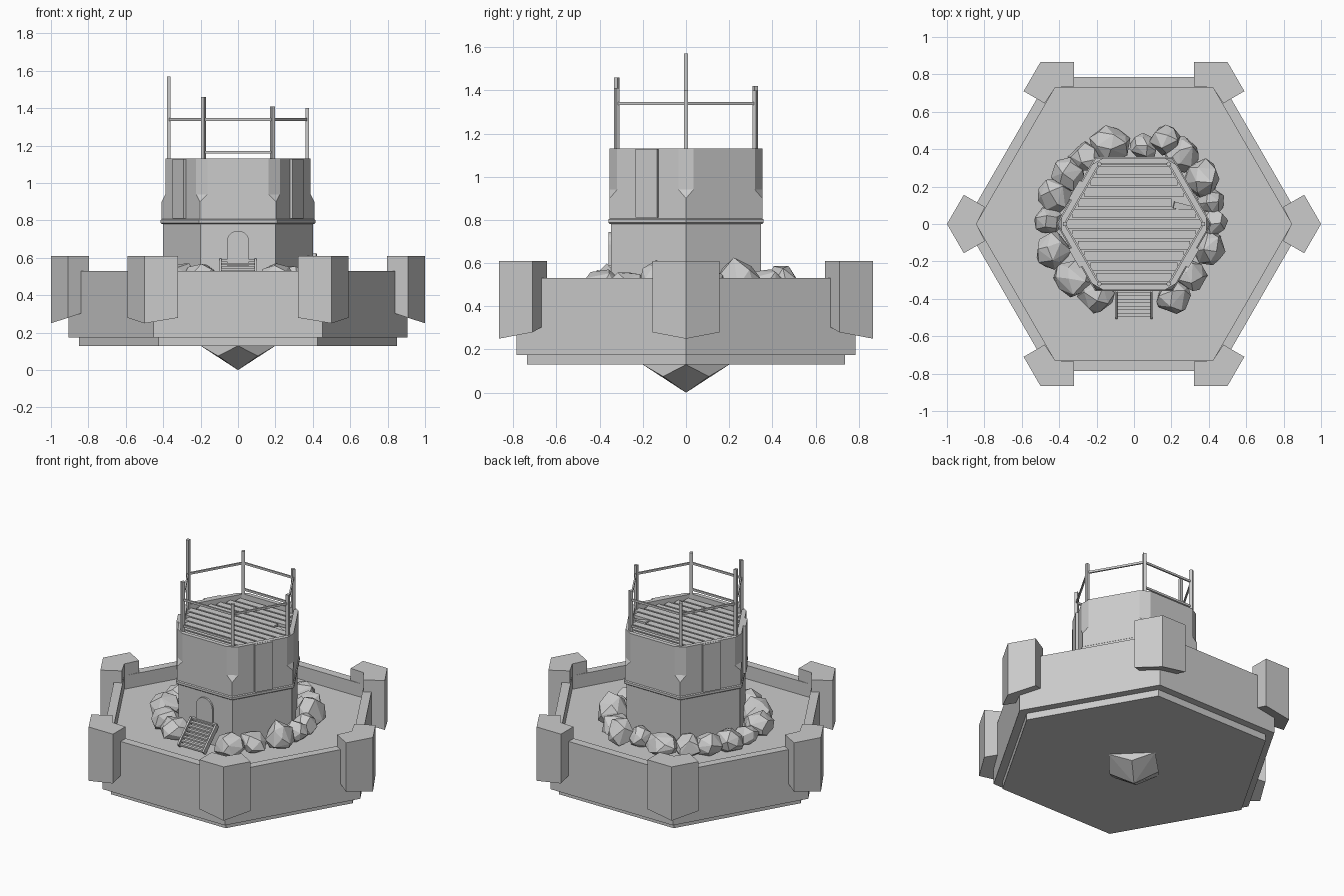
import bpy, bmesh, random
from math import sin, cos, pi, sqrt, radians
from mathutils import Vector, Matrix

if "Cube" in bpy.data.objects:
    bpy.data.objects.remove(bpy.data.objects["Cube"])

random.seed(4)
FLOOR = 0.44


def finish(name, bm):
    bmesh.ops.remove_doubles(bm, verts=bm.verts, dist=1e-5)
    bmesh.ops.recalc_face_normals(bm, faces=bm.faces)
    me = bpy.data.meshes.new(name)
    bm.to_mesh(me)
    bm.free()
    ob = bpy.data.objects.new(name, me)
    bpy.context.collection.objects.link(ob)
    return ob


def hexagon(r, z, cut=0.0):
    """Hexagon with points on +-x; cut > 0 chamfers every corner."""
    c = [Vector((r * cos(i * pi / 3), r * sin(i * pi / 3), z)) for i in range(6)]
    pts = []
    for i in range(6):
        for j in (i - 1, (i + 1) % 6):
            pts.append(c[i] + (c[j] - c[i]).normalized() * cut)
    return pts


def loft(name, rings):
    bm = bmesh.new()
    vs = [[bm.verts.new(p) for p in ring] for ring in rings]
    n = len(vs[0])
    for a, b in zip(vs, vs[1:]):
        for i in range(n):
            k = (i + 1) % n
            bm.faces.new((a[i], a[k], b[k], b[i]))
    bm.faces.new(vs[0])
    bm.faces.new(vs[-1])
    return finish(name, bm)


def hull(name, pts):
    bm = bmesh.new()
    for p in pts:
        bm.verts.new(p)
    res = bmesh.ops.convex_hull(bm, input=bm.verts)
    loose = [e for e in res["geom_interior"] if isinstance(e, bmesh.types.BMVert)]
    bmesh.ops.delete(bm, geom=loose, context='VERTS')
    return finish(name, bm)


def box(name, center, size, rot=None):
    bm = bmesh.new()
    m = rot.to_4x4() if rot else Matrix()
    m = Matrix.Translation(center) @ m @ Matrix.Diagonal((*size, 1))
    bmesh.ops.create_cube(bm, size=1, matrix=m)
    return finish(name, bm)


def beam(name, a, b, w, h):
    a, b = Vector(a), Vector(b)
    d = (b - a).normalized()
    side = d.cross(Vector((0, 0, 1))).normalized()
    rot = Matrix((d, side, d.cross(side))).transposed()
    return box(name, (a + b) / 2, ((b - a).length, w, h), rot)


# Hexagonal walled base with a sunken floor
loft("walled_base", [hexagon(r, z) for r, z in
     ((0.85, 0.13), (0.85, 0.175), (0.906, 0.175), (0.906, 0.53), (0.843, 0.53), (0.843, FLOOR))])

# Corner bastions with sloping undersides
for i in range(6):
    turn = Matrix.Rotation(i * pi / 3, 3, 'Z')
    out = [Vector((0.91, -0.156, 0)), Vector((1, 0, 0)), Vector((0.91, 0.156, 0))]
    inn = [Vector((0.797, 0.091, 0)), Vector((0.842, 0, 0)), Vector((0.797, -0.091, 0))]
    poly = out + inn
    low = [turn @ Vector((p.x, p.y, 0.25 + (1 - p.x) * 0.33)) for p in poly]
    top = [turn @ Vector((p.x, p.y, 0.61)) for p in poly]
    loft("corner_bastion", [low, top])

# Faceted point under the base
star = [(0, 0, 0)]
for i in range(4):
    a = i * pi / 2
    star.append((0.2 * cos(a), 0.2 * sin(a), 0.13))
    star.append((0.15 * cos(a + pi / 4), 0.15 * sin(a + pi / 4), 0.075))
hull("bottom_point", star)

# Tower: lower shaft, ledge, upper storey with chamfered corners and open top
loft("tower_shaft", [hexagon(0.4, FLOOR), hexagon(0.4, 0.79)])
loft("tower_ledge", [hexagon(0.405, 0.78), hexagon(0.415, 0.787),
                     hexagon(0.415, 0.802), hexagon(0.405, 0.809)])
loft("tower_upper", [hexagon(r, z, c) for r, z, c in
     ((0.408, 0.80, 0), (0.408, 0.90, 0), (0.408, 0.94, 0.04), (0.408, 1.13, 0.04),
      (0.375, 1.13, 0.01), (0.375, 1.07, 0.01))])

# Raised vertical panels on the side faces
for deg in (-30, 150, 210):
    a = radians(deg)
    box("wall_panel", (0.355 * cos(a), 0.355 * sin(a), 0.97), (0.03, 0.115, 0.318),
        Matrix.Rotation(a, 3, 'Z'))

# Deck planks, one of them broken
for i in range(11):
    y = (i - 5) * 0.057
    half = 0.365 - abs(y) / sqrt(3)
    right = 0.2 if i == 7 else half
    box("deck_plank", ((right - half) / 2, y, 1.095), (right + half, 0.046, 0.02))
box("broken_plank", (0.26, 0.09, 1.085), (0.1, 0.035, 0.015),
    Matrix.Rotation(0.2, 3, 'Y') @ Matrix.Rotation(-0.25, 3, 'Z'))

# Posts of uneven height joined by rails
tops = (1.40, 1.40, 1.42, 1.57, 1.46, 1.41)
corner = [Vector((0.37 * cos(i * pi / 3), 0.37 * sin(i * pi / 3), 0)) for i in range(6)]
for i, t in enumerate(tops):
    box("railing_post", corner[i] + Vector((0, 0, (t + 1.07) / 2)), (0.02, 0.02, t - 1.07),
        Matrix.Rotation(i * pi / 3, 3, 'Z'))
    for z in ((1.34, 1.165) if i in (1, 4) else (1.34,)):
        up = Vector((0, 0, z))
        beam("railing_bar", corner[i] + up, corner[(i + 1) % 6] + up, 0.01, 0.014)

# Arched door
arch = [(-0.06, 0.56), (0.06, 0.56)]
arch += [(0.06 * cos(k * pi / 10), 0.685 + 0.06 * sin(k * pi / 10)) for k in range(11)]
loft("door", [[(x, y, z) for x, z in arch] for y in (-0.34, -0.358)])

# Front stairs: two stringers and a run of treads
hi, lo = Vector((0, -0.355, 0.585)), Vector((0, -0.495, FLOOR + 0.01))
for s in (-1, 1):
    off = Vector((s * 0.093, 0, 0))
    beam("stair_stringer", hi + off, lo + off, 0.012, 0.035)
for k in range(8):
    p = hi.lerp(lo, k / 7.5)
    box("stair_tread", p, (0.18, 0.022, 0.01))

# Boulders ringed around the tower: x, y, radius, top height
rocks = [(-.13, .43, .11, .58), (.05, .41, .08, .57), (.17, .45, .09, .60), (.26, .37, .10, .58),
         (.36, .24, .11, .64), (.41, .12, .08, .57), (.42, .01, .08, .57), (.40, -.13, .09, .62),
         (.30, -.27, .09, .57), (.21, -.39, .10, .57), (-.20, -.38, .10, .57),
         (-.32, -.29, .11, .58), (-.44, -.14, .10, .58), (-.46, .02, .08, .56),
         (-.43, .15, .10, .58), (-.35, .27, .10, .58), (-.26, .35, .09, .57)]
for x, y, r, top in rocks:
    c = Vector((x, y, FLOOR + 0.04))
    pts = []
    for k in range(20):
        # spread directions evenly, then jitter for irregular facets
        u = 1 - (2 * k + 1) / 20
        a = k * 2.4 + x * 9 + random.uniform(-0.35, 0.35)
        s = sqrt(1 - u * u)
        j = random.uniform(0.88, 1.08)
        h = (top - c.z) if u > 0 else 0.05
        pts.append(c + Vector((r * s * cos(a) * j, r * s * sin(a) * j, u * h * j)))
    hull("boulder", pts)
